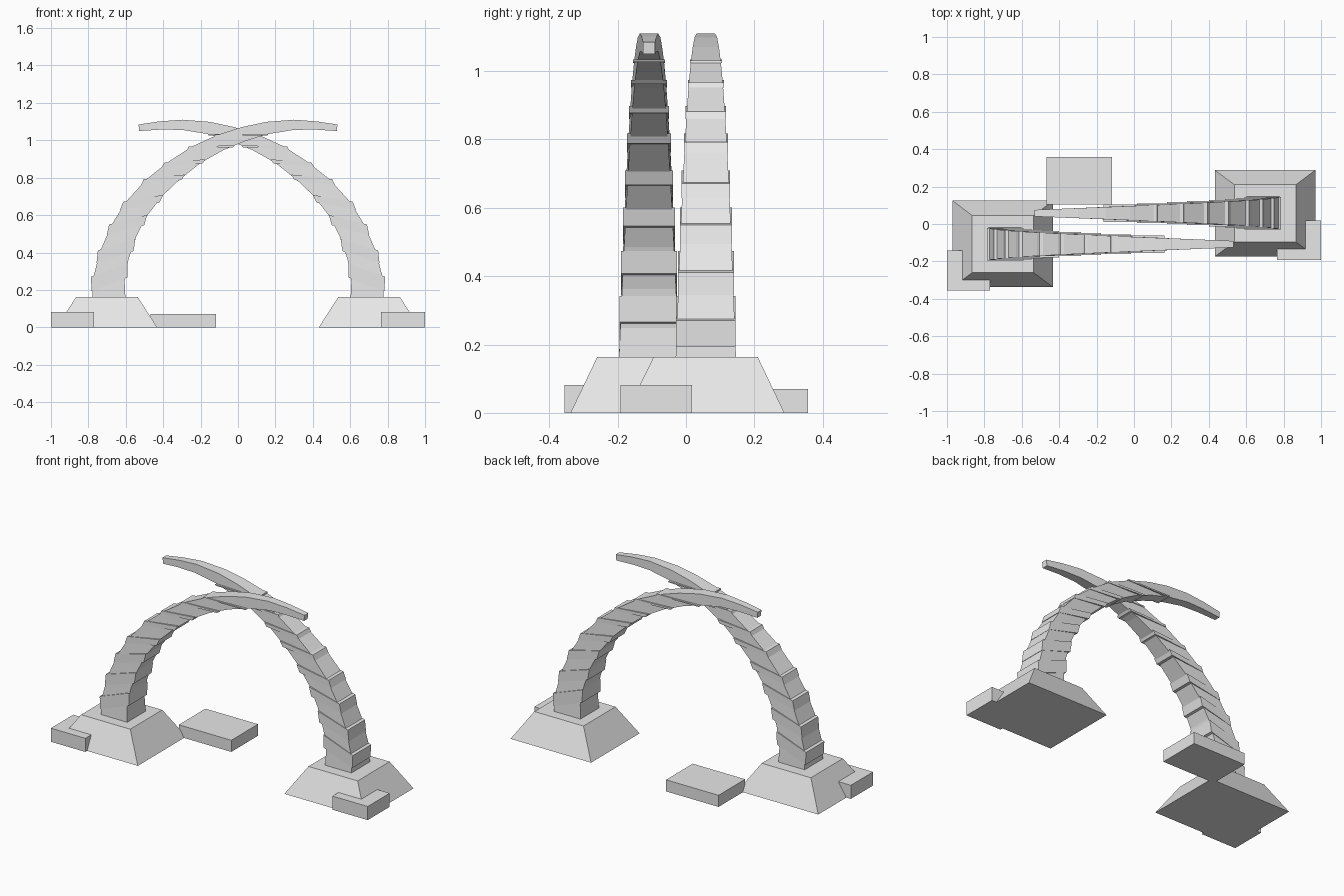
import bpy, bmesh, math
from mathutils import Vector

if "Cube" in bpy.data.objects:
    bpy.data.objects.remove(bpy.data.objects["Cube"])

grey = bpy.data.materials.new("stone grey")
grey.diffuse_color = (0.8, 0.8, 0.8, 1)
grey.use_nodes = True
grey.node_tree.nodes["Principled BSDF"].inputs["Base Color"].default_value = grey.diffuse_color


def add_part(name, loops_list, turned=False):
    """Each entry is a list of 4-point loops, skinned and capped.
    turned = half turn about the vertical axis through y = -0.025."""
    bm = bmesh.new()
    for loops in loops_list:
        rings = []
        for loop in loops:
            rings.append([bm.verts.new((-x, -0.05 - y, z) if turned else (x, y, z))
                          for x, y, z in loop])
        for a, b in zip(rings, rings[1:]):
            for i in range(4):
                j = (i + 1) % 4
                bm.faces.new((a[i], a[j], b[j], b[i]))
        bm.faces.new(rings[0][::-1])
        bm.faces.new(rings[-1])
    bmesh.ops.recalc_face_normals(bm, faces=bm.faces)
    mesh = bpy.data.meshes.new(name)
    bm.to_mesh(mesh)
    bm.free()
    mesh.materials.append(grey)
    ob = bpy.data.objects.new(name, mesh)
    bpy.context.collection.objects.link(ob)


def rect(x0, x1, y0, y1, z):
    return [(x0, y0, z), (x1, y0, z), (x1, y1, z), (x0, y1, z)]


def block(name, x0, x1, y0, y1, h):
    add_part(name, [[rect(x0, x1, y0, y1, 0), rect(x0, x1, y0, y1, h)]])


# centre line of a tusk in x, z; thickness tapers along its length
YC = -0.108
path = [Vector(p) for p in (
    (-.69, .14), (-.69, .258), (-.661, .386), (-.61, .517), (-.546, .63),
    (-.447, .747), (-.346, .835), (-.225, .922), (-.093, .989), (.032, 1.034),
    (.156, 1.066), (.3, 1.083), (.418, 1.079), (.53, 1.067))]
dist = [0]
for a, b in zip(path, path[1:]):
    dist.append(dist[-1] + (b - a).length)
width = [0.178 - 0.143 * d / dist[-1] for d in dist]
tangent = [(path[min(i + 1, len(path) - 1)] - path[max(i - 1, 0)]).normalized()
           for i in range(len(path))]
tangent[0] = Vector((0, 1))
outer = [p + Vector((-t.y, t.x)) * w / 2 for p, t, w in zip(path, tangent, width)]
inner = [p - Vector((-t.y, t.x)) * w / 2 for p, t, w in zip(path, tangent, width)]


def inner_at(z):
    """Point and direction of the inner edge at a given height."""
    for a, b in zip(inner, inner[1:]):
        if a.y <= z <= b.y:
            return a.lerp(b, (z - a.y) / (b.y - a.y)), (b - a).normalized()
    return inner[9], tangent[9]


# tapered tusk body
body = []
for o, n, w in zip(outer, inner, width):
    body.append([(o.x, YC - w / 2, o.y), (n.x, YC - w / 2, n.y),
                 (n.x, YC + w / 2, n.y), (o.x, YC + w / 2, o.y)])

# slanted ridges: ledge on the outer curve, matching lip on the inner curve
ridges = []
for i in range(1, 9):
    o, t, w = outer[i], tangent[i], width[i]
    n, tn = inner_at(o.y)
    h = 0.45 * w * t.y
    quad = [o - t * h, o + Vector((-0.013, 0.002)),
            n + tn * h, n + Vector((0.011, -0.002))]
    ridges.append([[(q.x, YC + s * (w / 2 + 0.003), q.y) for q in quad]
                   for s in (-1, 1)])

plinth = [rect(-.97, -.432, -.338, .125, 0), rect(-.865, -.537, -.26, .045, .163)]

for side, turned in (("left", False), ("right", True)):
    add_part(side + "_tusk", [body], turned)
    add_part(side + "_tusk_ridges", ridges, turned)
    add_part(side + "_plinth", [plinth], turned)

# loose stone blocks
block("left_block", -1.0, -.77, -.355, -.143, .082)
block("right_block", .765, 1.0, -.192, .018, .082)
block("middle_block", -.467, -.117, .103, .357, .07)
